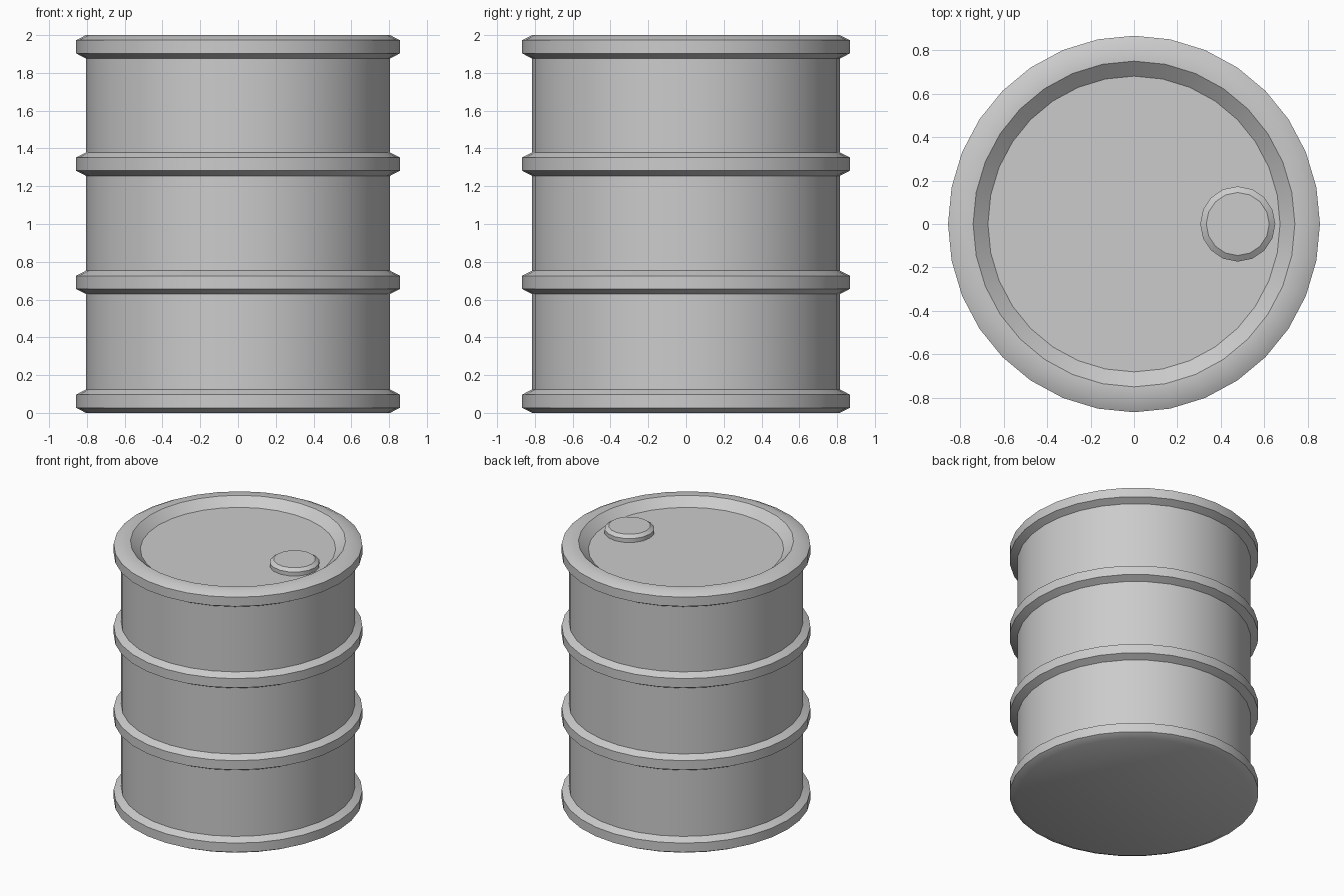
import bpy
import bmesh
from math import cos, sin, tau, radians

cube = bpy.data.objects.get("Cube")
if cube:
    bpy.data.objects.remove(cube, do_unlink=True)

steel = bpy.data.materials.new("grey_steel")
steel.use_nodes = True
GREY = (0.6, 0.6, 0.6, 1)
steel.diffuse_color = GREY
steel.node_tree.nodes["Principled BSDF"].inputs["Base Color"].default_value = GREY


def lathe(name, profile, sides, x_scale=1.0, location=(0, 0, 0)):
    """Turn a (radius, height) profile around z and close both ends."""
    bm = bmesh.new()
    rings = [[bm.verts.new((r * x_scale * cos(tau * i / sides),
                            r * sin(tau * i / sides), z))
              for i in range(sides)] for r, z in profile]
    for low, high in zip(rings, rings[1:]):
        for i in range(sides):
            j = (i + 1) % sides
            bm.faces.new((low[i], low[j], high[j], high[i]))
    bm.faces.new(rings[0][::-1])
    bm.faces.new(rings[-1])
    bmesh.ops.recalc_face_normals(bm, faces=bm.faces)
    mesh = bpy.data.meshes.new(name)
    bm.to_mesh(mesh)
    bm.free()
    mesh.materials.append(steel)
    obj = bpy.data.objects.new(name, mesh)
    obj.location = location
    bpy.context.collection.objects.link(obj)
    bpy.ops.object.select_all(action='DESELECT')
    obj.select_set(True)
    bpy.context.view_layer.objects.active = obj
    bpy.ops.object.shade_smooth_by_angle(angle=radians(30))
    return obj


# Drum wall with four raised, bevelled hoops
WALL, HOOP, HEIGHT, BEVEL = 0.815, 0.867, 0.124, 0.027
profile = []
for base in (0, 0.629, 1.255, 2 - HEIGHT):
    profile += [(WALL, base), (HOOP, base + BEVEL),
                (HOOP, base + HEIGHT - BEVEL), (WALL, base + HEIGHT)]

# Flat rim and sloped recess of the lid
LID = 1.94
profile += [(0.75, 2), (0.681, LID)]
lathe("drum_body", profile, 32, x_scale=0.988)

# Bevelled filler cap
lathe("filler_cap", [(0.173, -0.01), (0.173, 0.03), (0.145, 0.05)], 16,
      location=(0.478, 0, LID))
